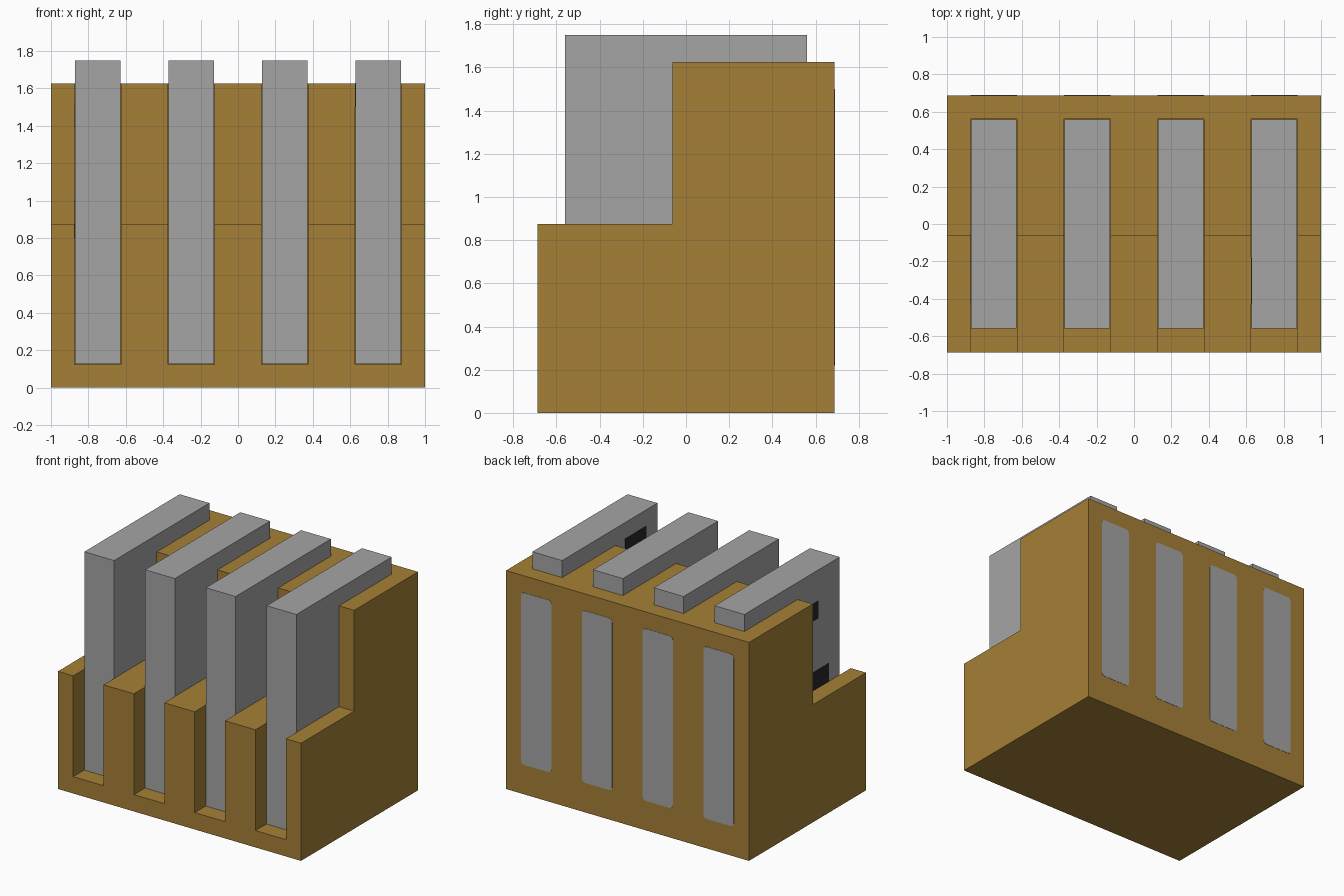
import bpy, bmesh
from mathutils import Vector

if "Cube" in bpy.data.objects:
    bpy.data.objects.remove(bpy.data.objects["Cube"])


def material(name, rgb):
    m = bpy.data.materials.new(name)
    m.diffuse_color = (*rgb, 1)
    m.use_nodes = True
    m.node_tree.nodes["Principled BSDF"].inputs["Base Color"].default_value = m.diffuse_color
    return m


WOOD = material("warm wood", (0.376, 0.216, 0.037))
GREY = material("mid grey", (0.376, 0.376, 0.376))
BLACK = material("near black", (0.02, 0.02, 0.02))


def finish(name, bm, mat):
    bmesh.ops.recalc_face_normals(bm, faces=bm.faces)
    me = bpy.data.meshes.new(name)
    bm.to_mesh(me)
    bm.free()
    ob = bpy.data.objects.new(name, me)
    bpy.context.collection.objects.link(ob)
    if mat:
        me.materials.append(mat)
    return ob


def add_box(bm, lo, hi):
    lo, hi = Vector(lo), Vector(hi)
    verts = bmesh.ops.create_cube(bm, size=1)["verts"]
    for v in verts:
        v.co = Vector([(a + b) / 2 + c * (b - a) for a, b, c in zip(lo, hi, v.co)])


def box(name, lo, hi, mat, corner=0):
    bm = bmesh.new()
    add_box(bm, lo, hi)
    if corner:  # round the edges that run along y
        edges = [e for e in bm.edges
                 if abs(e.verts[0].co.y - e.verts[1].co.y) > 1e-5]
        bmesh.ops.bevel(bm, geom=edges, offset=corner, segments=3,
                        profile=0.5, affect='EDGES')
    return finish(name, bm, mat)


CENTRES = (-0.75, -0.25, 0.25, 0.75)

# stepped wooden rack: side profile extruded across x
bm = bmesh.new()
profile = [(-0.6875, 0), (0.6875, 0), (0.6875, 1.625),
           (-0.0625, 1.625), (-0.0625, 0.875), (-0.6875, 0.875)]
face = bm.faces.new([bm.verts.new((-1, y, z)) for y, z in profile])
ext = bmesh.ops.extrude_face_region(bm, geom=[face])["geom"]
bmesh.ops.translate(bm, vec=(2, 0, 0),
                    verts=[v for v in ext if isinstance(v, bmesh.types.BMVert)])
rack = finish("wooden_rack", bm, WOOD)

# four slots open to the front and top
bm = bmesh.new()
for x in CENTRES:
    add_box(bm, (x - 0.125, -1, 0.125), (x + 0.125, 0.5625, 2))
cutter = finish("slot_cutter", bm, None)
cutter.hide_render = True
cutter.hide_viewport = True
cut = rack.modifiers.new("slots", 'BOOLEAN')
cut.operation = 'DIFFERENCE'
cut.solver = 'EXACT'
cut.object = cutter

for i, x in enumerate(CENTRES, 1):
    # upright slab standing in its slot
    box(f"slab_{i}", (x - 0.1225, -0.56, 0.126), (x + 0.1225, 0.56, 1.75), GREY)
    # painted rounded panel on the rack's back
    box(f"back_panel_{i}", (x - 0.125, 0.686, 0.22),
        (x + 0.125, 0.6895, 1.5), GREY, corner=0.025)

# dark markings on the left faces of the outer slabs
for name, x, y0, y1, z0, z1 in (
        ("marking_upper", -0.8725, -0.31, -0.06, 1.39, 1.52),
        ("marking_lower", -0.8725, -0.43, -0.06, 0.8, 1.01),
        ("marking_right_slab", 0.6275, -0.43, -0.18, 1.5, 1.63)):
    box(name, (x - 0.002, y0, z0), (x + 0.002, y1, z1), BLACK)
